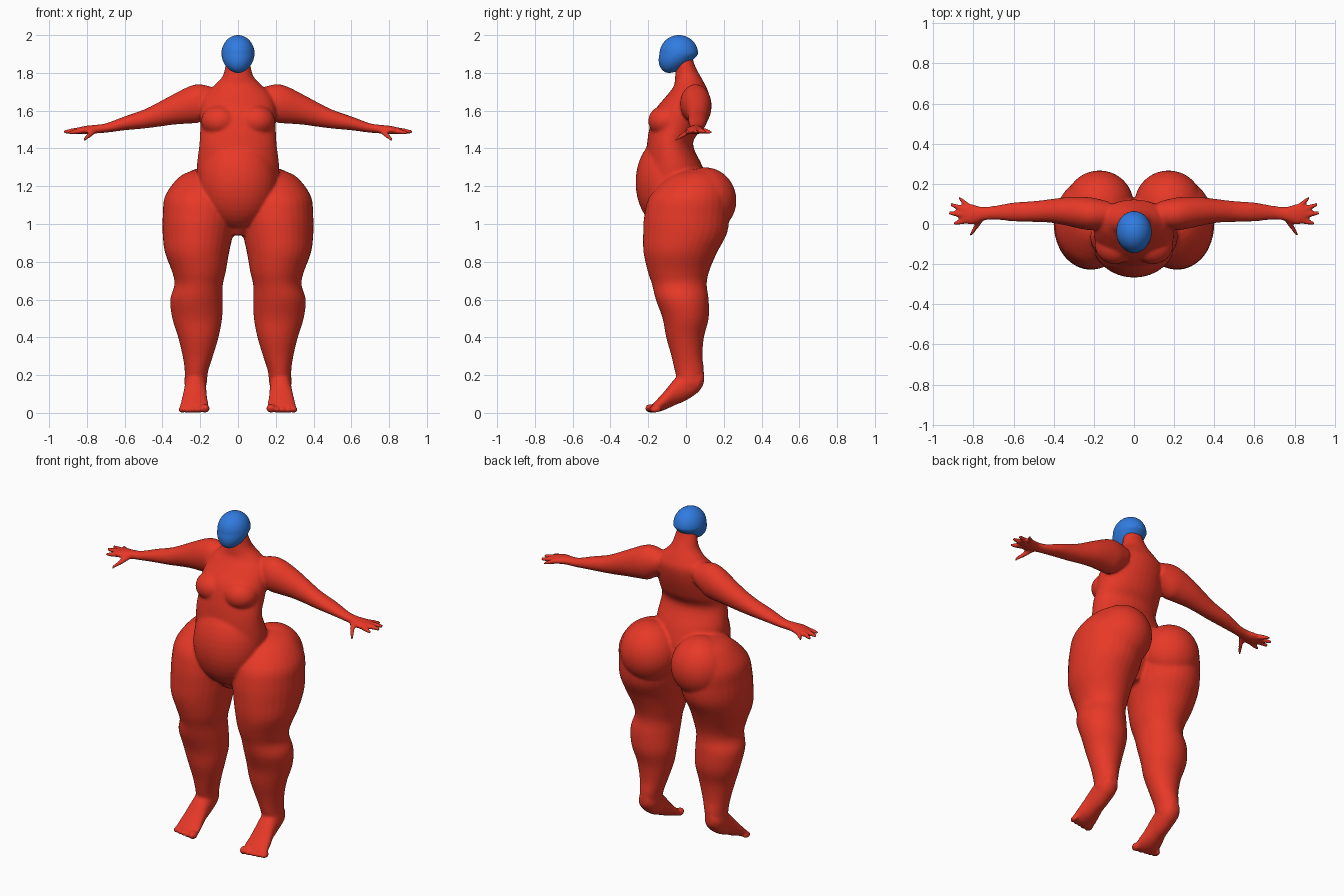
import bpy, bmesh, math
from mathutils import Vector, Matrix


def material(name, color):
    m = bpy.data.materials.new(name)
    m.diffuse_color = color
    return m


def spline(rows, steps=4):
    """Catmull-Rom interpolation of rows of numbers."""
    out = []
    for i in range(len(rows) - 1):
        p = [rows[max(0, min(len(rows) - 1, i + k))] for k in (-1, 0, 1, 2)]
        for j in range(steps):
            t = j / steps
            out.append([0.5 * (2 * b + (c - a) * t + (2 * a - 5 * b + 4 * c - d) * t * t
                               + (3 * b - a - 3 * c + d) * t ** 3) for a, b, c, d in zip(*p)])
    out.append(list(rows[-1]))
    return out


def loft(bm, rows, axis, side=1, n=32):
    """Closed tube of ellipses; rows are x, y, z, radius u, radius v; axis is the ring normal."""
    u, v = {'x': ((0, 1, 0), (0, 0, 1)), 'y': ((1, 0, 0), (0, 0, 1)), 'z': ((1, 0, 0), (0, 1, 0))}[axis]
    rings = []
    for x, y, z, ru, rv in spline(rows):
        ring = []
        for k in range(n):
            a = 2 * math.pi * k / n
            p = Vector((x, y, z)) + Vector(u) * ru * math.cos(a) + Vector(v) * rv * math.sin(a)
            p.x *= side
            ring.append(bm.verts.new(p))
        rings.append(ring)
    faces = [bm.faces.new((r[k], r[(k + 1) % n], q[(k + 1) % n], q[k]))
             for r, q in zip(rings, rings[1:]) for k in range(n)]
    faces += [bm.faces.new(rings[0]), bm.faces.new(rings[-1])]
    bmesh.ops.recalc_face_normals(bm, faces=faces)


def blob(bm, center, radii, side=1):
    c = Vector((center[0] * side, center[1], center[2]))
    bmesh.ops.create_uvsphere(bm, u_segments=32, v_segments=20, radius=1,
                              matrix=Matrix.Translation(c) @ Matrix.Diagonal((*radii, 1)))


def make_object(name, bm, mat):
    me = bpy.data.meshes.new(name)
    bm.to_mesh(me)
    bm.free()
    me.materials.append(mat)
    for p in me.polygons:
        p.use_smooth = True
    ob = bpy.data.objects.new(name, me)
    bpy.context.collection.objects.link(ob)
    return ob


red = material("red", (0.8, 0.04, 0.02, 1))
blue = material("blue", (0.03, 0.2, 0.75, 1))

bm = bmesh.new()
# torso and neck
loft(bm, [(0, -.04, .94, .05, .07), (0, -.05, 1.02, .12, .12), (0, -.06, 1.1, .2, .17),
          (0, -.06, 1.2, .21, .18), (0, -.065, 1.3, .218, .155), (0, -.085, 1.42, .205, .122),
          (0, -.06, 1.5, .2, .135), (0, -.028, 1.6, .2, .138), (0, .01, 1.68, .18, .112),
          (0, .02, 1.73, .13, .085), (0, .01, 1.78, .083, .068), (0, -.003, 1.84, .066, .05),
          (0, -.015, 1.9, .05, .045)], 'z')
# belly
blob(bm, (0, -.09, 1.22), (.207, .177, .25))

leg = [(.16, .07, 1.29, .06, .07), (.19, .05, 1.25, .12, .14), (.2, .02, 1.15, .185, .21),
       (.205, .005, 1.05, .193, .225), (.212, -.005, .95, .187, .222), (.217, -.03, .85, .17, .195),
       (.207, -.04, .75, .143, .163), (.208, -.035, .68, .128, .145), (.22, -.02, .6, .139, .14),
       (.216, -.002, .5, .132, .122), (.21, -.005, .4, .107, .1), (.213, .005, .3, .08, .082),
       (.22, .018, .22, .062, .077), (.225, .02, .15, .06, .06)]
foot = [(.225, .095, .185, .025, .03), (.225, .065, .165, .05, .055), (.225, 0, .145, .056, .08),
        (.227, -.06, .11, .06, .07), (.23, -.11, .068, .069, .051), (.23, -.155, .036, .076, .033),
        (.23, -.18, .022, .07, .02)]
arm = [(.12, .05, 1.66, .06, .06), (.2, .05, 1.64, .08, .1), (.26, .055, 1.63, .08, .098),
       (.34, .063, 1.607, .07, .081), (.42, .065, 1.58, .058, .065), (.5, .062, 1.555, .052, .05),
       (.6, .06, 1.533, .047, .037), (.7, .056, 1.508, .034, .025), (.76, .05, 1.502, .036, .023),
       (.81, .048, 1.497, .052, .022), (.85, .05, 1.494, .042, .016)]
# finger start and tip: x, y, z
fingers = [((.82, .085, 1.496), (.875, .132, 1.485)), ((.83, .065, 1.497), (.918, .1, 1.488)),
           ((.83, .045, 1.497), (.926, .055, 1.488)), ((.82, .022, 1.495), (.9, .002, 1.482)),
           ((.76, .025, 1.495), (.815, -.058, 1.445))]

for s in (1, -1):
    # legs, buttocks and breasts
    loft(bm, leg, 'z', s)
    blob(bm, (.172, .1, 1.125), (.17, .167, .175), s)
    blob(bm, (.095, -.105, 1.545), (.1, .095, .085), s)
    # feet with toes
    loft(bm, foot, 'y', s)
    for i in range(5):
        r = .024 if i == 0 else .017
        blob(bm, (.178 + .03 * i - (.004 if i == 0 else 0), -.187 + .006 * i, r), (r, .03, r), s)
    # arms with fingers
    loft(bm, arm, 'x', s)
    for a, b in fingers:
        rows = [(*Vector(a).lerp(Vector(b), t), r, r) for t, r in ((0, .017), (.5, .015), (1, .009))]
        loft(bm, rows, 'y' if b[1] < -.03 else 'x', s, 12)

body = make_object("body", bm, red)
remesh = body.modifiers.new("blend", 'REMESH')
remesh.mode = 'VOXEL'
remesh.voxel_size = .008
remesh.use_smooth_shade = True
smooth = body.modifiers.new("soften", 'SMOOTH')
smooth.factor = .5
smooth.iterations = 7

# egg-shaped head with the chin pushed forward
bm = bmesh.new()
bmesh.ops.create_uvsphere(bm, u_segments=48, v_segments=32, radius=.1)
for v in bm.verts:
    t = max(0, -v.co.z / .1)
    v.co.x *= .88 * (1 - .08 * t)
    v.co.y = v.co.y * (1.02 - .2 * t) - .05 * t - .038
    v.co.z += 1.9
make_object("head", bm, blue)
